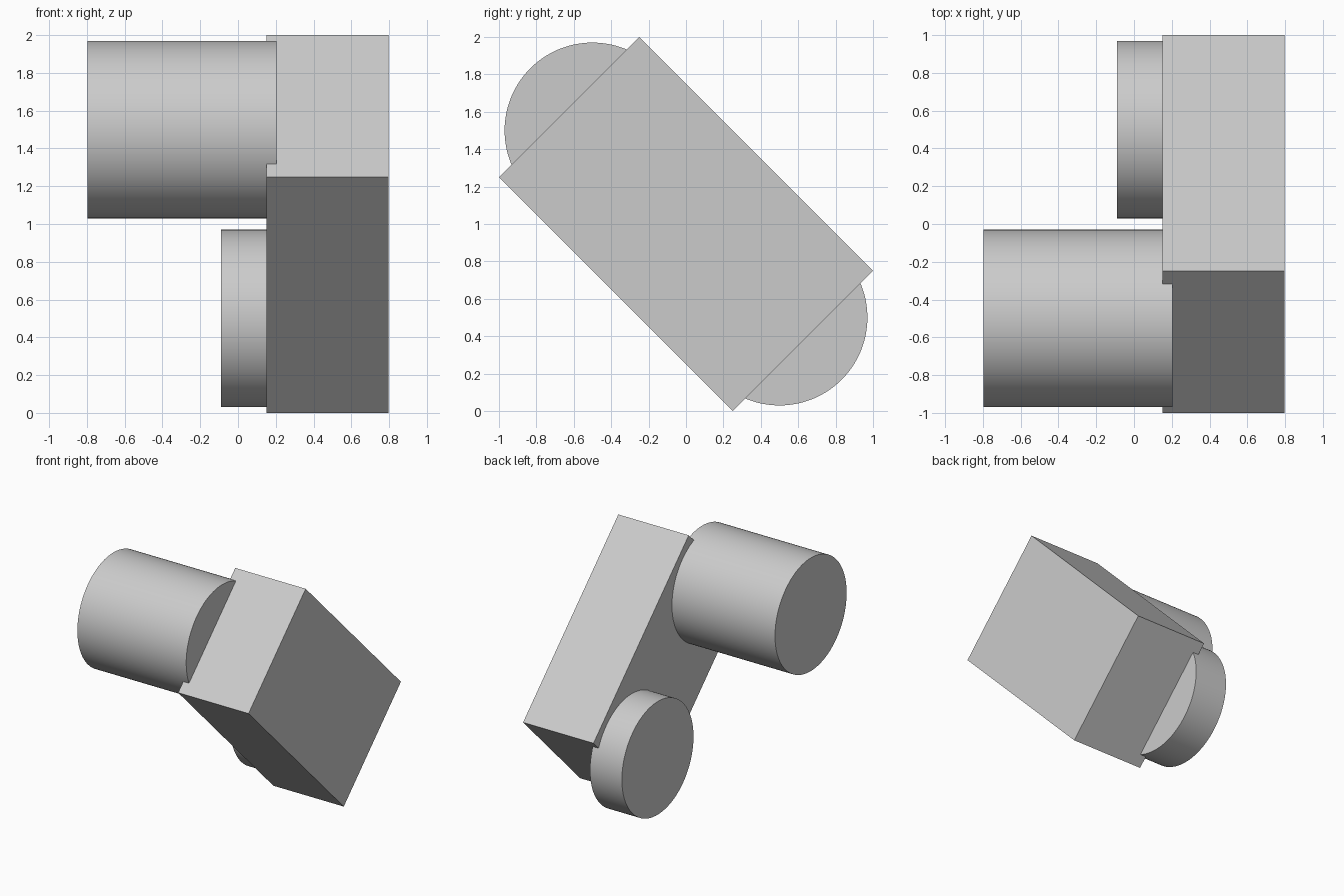
import bpy
import math

cube = bpy.data.objects.get("Cube")
if cube:
    bpy.data.objects.remove(cube, do_unlink=True)

# Single light grey material
grey = bpy.data.materials.new("light_grey")
grey.use_nodes = True
colour = (0.6, 0.6, 0.6, 1)
grey.diffuse_color = colour
grey.node_tree.nodes["Principled BSDF"].inputs["Base Color"].default_value = colour


def finish(name):
    obj = bpy.context.object
    obj.name = name
    obj.data.materials.append(grey)
    return obj


def block(name, x0, x1, length, width, tilt):
    """Box spanning x0..x1, tilted about the x axis."""
    bpy.ops.mesh.primitive_cube_add(size=1, location=((x0 + x1) / 2, 0, 1),
                                    rotation=(tilt, 0, 0))
    bpy.context.object.scale = (x1 - x0, length, width)
    return finish(name)


def drum(name, x0, x1, y, z, radius=0.47):
    """Smooth cylinder lying along x from x0 to x1."""
    bpy.ops.mesh.primitive_cylinder_add(vertices=128, radius=radius, depth=x1 - x0,
                                        location=((x0 + x1) / 2, y, z),
                                        rotation=(0, math.pi / 2, 0))
    bpy.ops.object.shade_smooth_by_angle(angle=math.radians(30))
    return finish(name)


# Slanted arm, with a long drum at the upper end and a short one at the lower
block("slanted_arm", 0.15, 0.797, 1.25 * math.sqrt(2), 0.75 * math.sqrt(2), -math.pi / 4)
drum("upper_long_cylinder", -0.797, 0.203, -0.5, 1.5)
drum("lower_short_cylinder", -0.09, 0.203, 0.5, 0.5)
